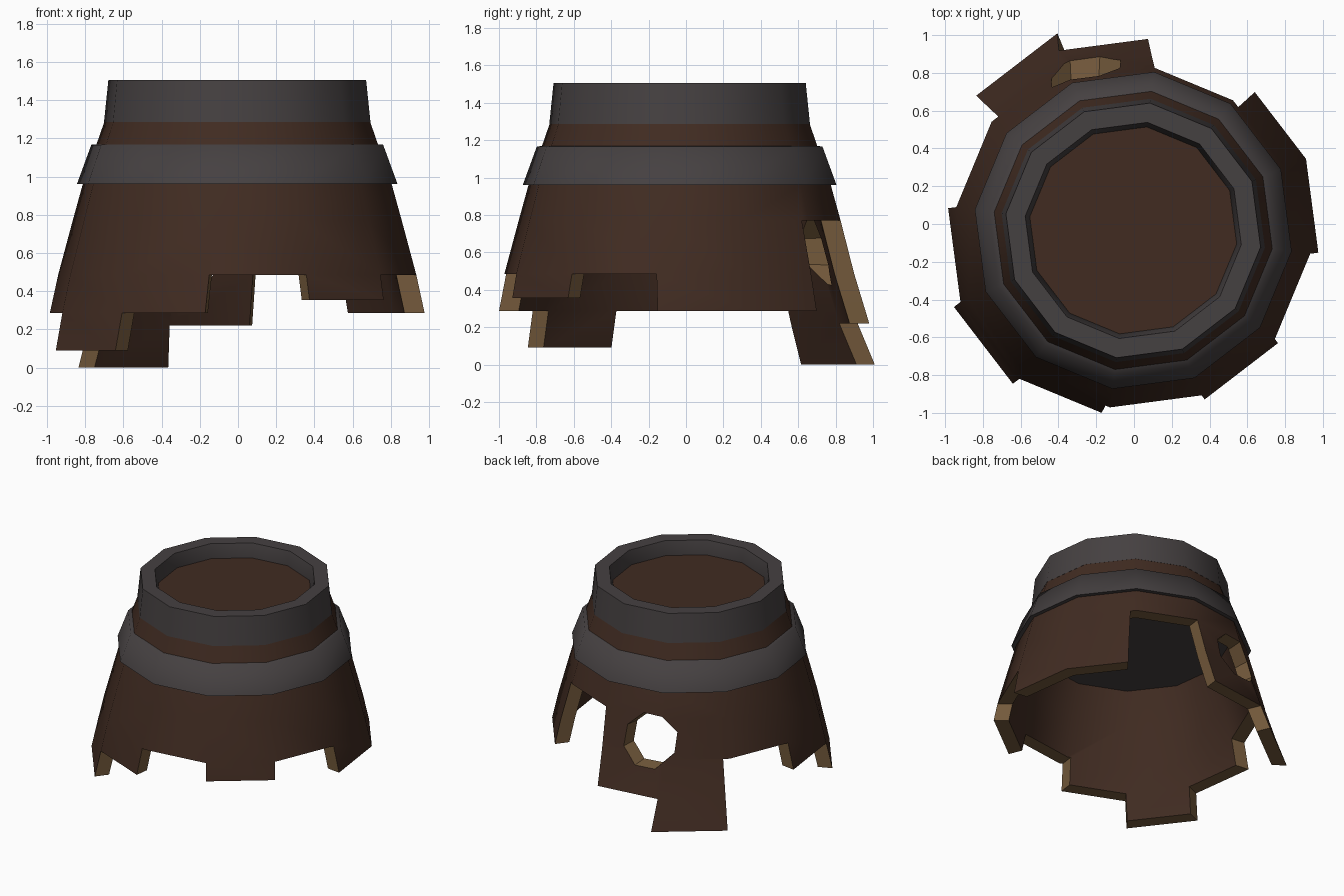
import bpy, bmesh, math
from mathutils import Matrix, Vector

cube = bpy.data.objects.get("Cube")
if cube:
    bpy.data.objects.remove(cube)

SIDES = 12
CENTRE = Vector((-0.004, -0.034, 0))


def material(name, rgb):
    m = bpy.data.materials.new(name)
    m.use_nodes = True
    m.diffuse_color = (*rgb, 1)
    node = next(n for n in m.node_tree.nodes if n.type == 'BSDF_PRINCIPLED')
    node.inputs["Base Color"].default_value = (*rgb, 1)
    node.inputs["Roughness"].default_value = 0.9
    return m


wood = material("dark brown wood", (0.052, 0.0245, 0.0155))
raw = material("pale broken wood", (0.18, 0.105, 0.046))
iron = material("dark grey iron", (0.06, 0.052, 0.053))


def direction(k):
    a = math.radians(-7.5 + k * 360 / SIDES)
    return Vector((math.cos(a), math.sin(a), 0))


def corner(k, r, z):
    return CENTRE + direction(k % SIDES) * r + Vector((0, 0, z))


def finish(bm, name, mats):
    bmesh.ops.remove_doubles(bm, verts=bm.verts, dist=0.0002)
    bmesh.ops.recalc_face_normals(bm, faces=bm.faces)
    me = bpy.data.meshes.new(name)
    bm.to_mesh(me)
    bm.free()
    ob = bpy.data.objects.new(name, me)
    bpy.context.collection.objects.link(ob)
    for m in mats:
        me.materials.append(m)
    return ob


def smooth(ob, degrees=40):
    bpy.ops.object.select_all(action='DESELECT')
    ob.select_set(True)
    bpy.context.view_layer.objects.active = ob
    bpy.ops.object.shade_smooth_by_angle(angle=math.radians(degrees))


def polygon(bm, points, mat=0):
    bm.faces.new([bm.verts.new(p) for p in points]).material_index = mat


def hoop(name, profile, degrees):
    # closed profile of (radius, height) swept round the barrel
    bm = bmesh.new()
    for k in range(SIDES):
        for (r0, z0), (r1, z1) in zip(profile, profile[1:] + profile[:1]):
            polygon(bm, [corner(k, r0, z0), corner(k + 1, r0, z0),
                         corner(k + 1, r1, z1), corner(k, r1, z1)])
    smooth(finish(bm, name, [iron]), degrees)


def disc(name, r, z, mat):
    bm = bmesh.new()
    rings = [[bm.verts.new(corner(k, r, z + dz)) for k in range(SIDES)] for dz in (0, 0.02)]
    for ring in rings:
        bm.faces.new(ring)
    for k in range(SIDES):
        n = (k + 1) % SIDES
        bm.faces.new([rings[0][k], rings[0][n], rings[1][n], rings[1][k]])
    finish(bm, name, [mat])


# Barrel outline as (height, radius), and the broken staves as
# (bottom height, radius at bottom, first side taper, second side step and taper)
SHORT, LOW, LONG, HIGH = 0.485, 0.287, 0.22, 0.77
LEVELS = [(1.29, 0.70), (1.17, 0.742), (0.96, 0.815), (HIGH, 0.868),
          (SHORT, 0.945), (LOW, 0.99), (LONG, 1.03)]
RADIUS = dict(LEVELS)
WHOLE = (SHORT, 0.945, 0, 0, 0)
STAVES = [(LOW, 0.99, 0, 0, 0), (LOW, 0.99, 0, 0.045, -0.01), (HIGH, 0.868, 0, 0, 0),
          (LONG, 1.03, 0.015, 0, 0), (0, 1.11, -0.05, 0.045, -0.025), WHOLE,
          (LOW, 0.99, 0, 0, 0), (0.09, 1.035, 0, 0, 0), (LOW, 0.99, 0, 0.025, 0.005),
          WHOLE, (0.355, 0.973, 0, 0, 0), WHOLE]
LEANING = (3, 4)
WALL = 0.106

bm = bmesh.new()
for k, (bottom, spread, taper, step, taper2) in enumerate(STAVES):
    normal = (direction(k) + direction(k + 1)).normalized()
    tangent = (direction(k + 1) - direction(k)).normalized()
    # where each side parts from its neighbour
    limits = [max(bottom, STAVES[n][0]) for n in (k - 1, (k + 1) % SIDES)]
    insets = [(0, taper), (step, taper2)]

    def edge_point(side, z, r, depth, below):
        limit = limits[side]
        if z > limit or limit == bottom or (z == limit and not below):
            return corner(k + side, r - depth, z)
        start, grow = insets[side]
        p = corner(k + side, RADIUS[limit] - depth, z)
        p += normal * (r - RADIUS[limit]) * math.cos(math.pi / SIDES)
        inward = tangent if side == 0 else -tangent
        return p + inward * (start + grow * (limit - z) / (limit - bottom))

    def section(z, r, below):
        # outer start, outer end, inner end, inner start
        return [edge_point(s, z, r, d, below)
                for s, d in ((0, 0), (1, 0), (1, WALL), (0, WALL))]

    skipped = LOW if k in LEANING else LONG
    rows = [(z, r) for z, r in LEVELS if z > bottom and z != skipped] + [(bottom, spread)]
    for top, low in zip(rows, rows[1:]):
        a, b, c = section(*top, True), section(*low, False), section(*low, True)
        stepped = (b[1] - c[1]).length > 0.001
        for i, j in ((0, 1), (3, 2)):
            polygon(bm, [a[i], a[j], b[j]] + ([c[j]] if stepped else []) + [b[i]])
        if stepped:
            polygon(bm, [b[1], c[1], c[2], b[2]], 1)
        for i, j, limit in ((0, 3, limits[0]), (1, 2, limits[1])):
            if low[0] < limit:
                polygon(bm, [a[i], a[j], b[j], b[i]], 1)
    polygon(bm, section(*rows[0], False))
    polygon(bm, section(*rows[-1], False), 1)
body = finish(bm, "barrel_staves", [wood, raw])

# Eight-sided hole, narrowing inward, knocked through two neighbouring staves
bm = bmesh.new()
place = (Matrix.Translation((-0.26, 0.85, 0.605)) @ Matrix.Rotation(math.pi / 2, 4, 'X')
         @ Matrix.Rotation(math.pi / 8, 4, 'Z'))
bmesh.ops.create_cone(bm, cap_ends=True, segments=8, radius1=0.245, radius2=0.16,
                      depth=0.7, matrix=place)
for f in bm.faces:
    f.material_index = 1
cutter = finish(bm, "hole_cutter", [wood, raw])
cutter.hide_render = True
mod = body.modifiers.new("hole", 'BOOLEAN')
mod.operation = 'DIFFERENCE'
mod.solver = 'EXACT'
mod.object = cutter
bpy.context.view_layer.objects.active = body
bpy.ops.object.modifier_apply(modifier=mod.name)
bpy.data.objects.remove(cutter)
smooth(body)

# Iron hoops
hoop("lower_hoop", [(0.78, 0.96), (0.846, 0.96), (0.77, 1.166), (0.70, 1.172)], 80)
hoop("top_hoop", [(0.57, 1.285), (0.703, 1.285), (0.68, 1.505), (0.577, 1.505), (0.55, 1.39)], 40)

# Lid and inner ceiling
disc("lid", 0.565, 1.38, wood)
disc("inner_ceiling", 0.71, 1.01, iron)
